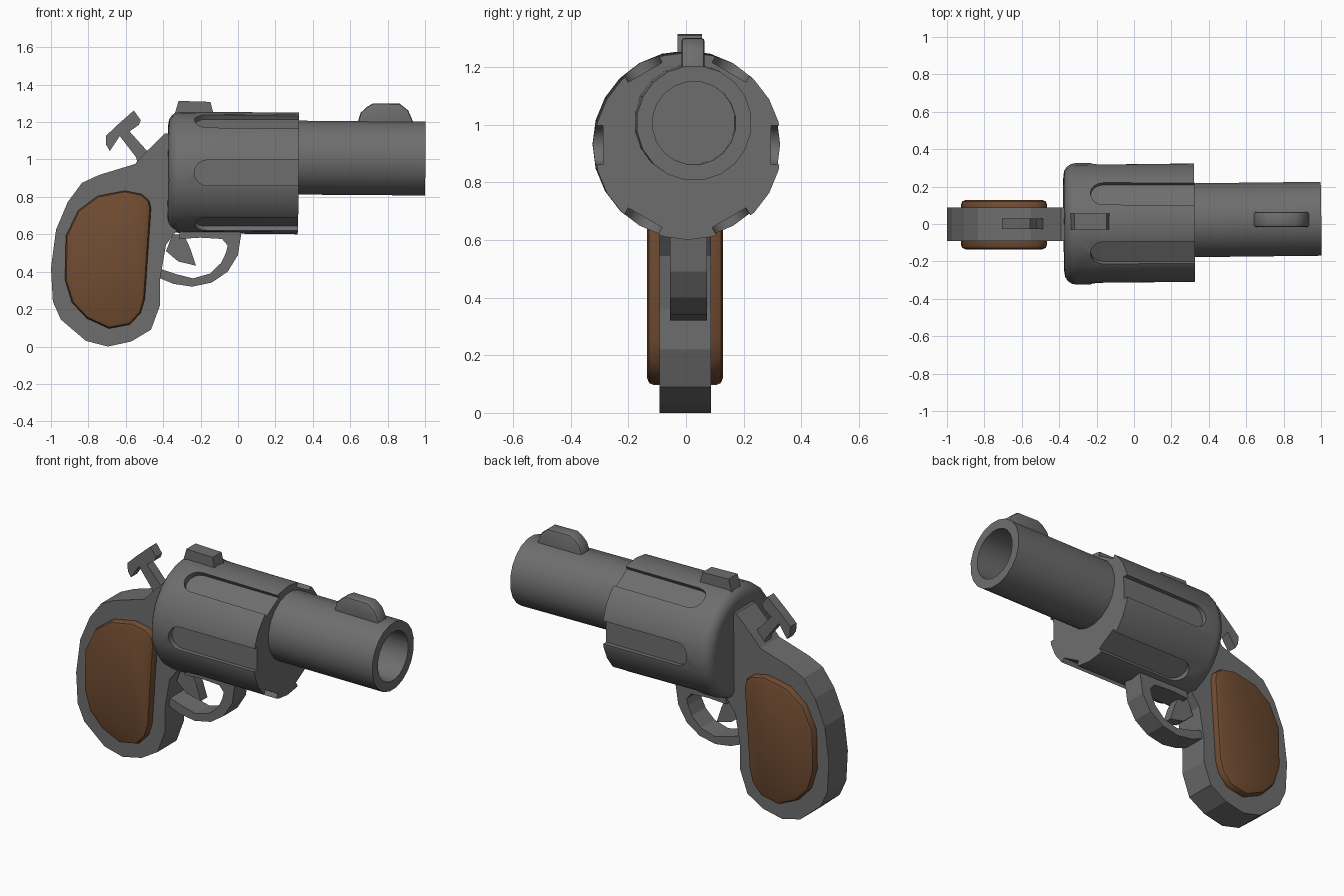
import bpy, bmesh, math
from mathutils import Vector, Matrix

if "Cube" in bpy.data.objects:
    bpy.data.objects.remove(bpy.data.objects["Cube"])


def material(name, rgb):
    m = bpy.data.materials.new(name)
    m.diffuse_color = (*rgb, 1)
    m.use_nodes = True
    m.node_tree.nodes["Principled BSDF"].inputs["Base Color"].default_value = m.diffuse_color
    return m


METAL = material("dark grey metal", (0.155, 0.155, 0.155))
WOOD = material("brown wood", (0.165, 0.072, 0.031))


def finish(name, bm, mat, angle=35):
    """Turn a bmesh into an object, smooth with sharp edges kept."""
    bmesh.ops.recalc_face_normals(bm, faces=bm.faces)
    me = bpy.data.meshes.new(name)
    bm.to_mesh(me)
    bm.free()
    me.materials.append(mat)
    if angle:
        me.shade_smooth()
        me.set_sharp_from_angle(angle=math.radians(angle))
    ob = bpy.data.objects.new(name, me)
    bpy.context.collection.objects.link(ob)
    return ob


def prism(bm, pts, y0, y1):
    """Extrude an x-z outline from y0 to y1."""
    face = bm.faces.new([bm.verts.new((x, y0, z)) for x, z in pts])
    ext = bmesh.ops.extrude_face_region(bm, geom=[face])["geom"]
    verts = [g for g in ext if isinstance(g, bmesh.types.BMVert)]
    bmesh.ops.translate(bm, verts=verts, vec=(0, y1 - y0, 0))
    return verts


def plate(name, pts, y0, y1, mat=METAL, bevel=0, side=0, angle=0, segments=2):
    """Prism object; side picks which rims are bevelled (-1, +1, 0 = both)."""
    bm = bmesh.new()
    prism(bm, pts, y0, y1)
    if bevel:
        ends = [y for y in (y0, y1) if side == 0 or y * side > 0.1]
        rim = [e for e in bm.edges
               if any(all(abs(v.co.y - y) < 1e-4 for v in e.verts) for y in ends)]
        bmesh.ops.bevel(bm, geom=rim, offset=bevel, segments=segments,
                        profile=0.5, affect='EDGES')
    return finish(name, bm, mat, angle)


def lathe(name, profile, sides, start, end, turn=0):
    """Spin (distance, radius) points round the axis from start to end."""
    start, end = Vector(start), Vector(end)
    rot = (end - start).to_track_quat('X', 'Z').to_matrix().to_4x4()
    bm = bmesh.new()
    rings = []
    for d, r in profile:
        rings.append([bm.verts.new((d, r * math.cos(a), r * math.sin(a)))
                      for a in (turn + math.tau * i / sides for i in range(sides))])
    for a, b in zip(rings, rings[1:]):
        for i in range(sides):
            j = (i + 1) % sides
            bm.faces.new((a[i], a[j], b[j], b[i]))
    bm.faces.new(rings[0])
    bm.faces.new(rings[-1])
    bm.transform(Matrix.Translation(start) @ rot)
    return finish(name, bm, METAL)


# Drum with a rounded back edge
drum_a, drum_b = (-0.375, 0.0, 0.932), (0.322, 0.007, 0.925)
edge = [(0.065 * (1 - math.cos(t)), 0.26 + 0.065 * math.sin(t))
        for t in (math.pi / 2 * i / 4 for i in range(5))]
drum = lathe("drum", edge + [(0.697, 0.325)], 24, drum_a, drum_b)

# Six round-ended flutes cut into the drum
bm = bmesh.new()
w = 0.068
slot = [(-0.165 - w * math.sin(t), -w * math.cos(t))
        for t in (math.pi * i / 8 for i in range(9))]
slot += [(0.4, w), (0.4, -w)]
for k in range(6):
    before = set(bm.verts)
    prism(bm, slot, -0.45, -0.291)
    new = [v for v in bm.verts if v not in before]
    bmesh.ops.rotate(bm, verts=new, cent=(0, 0, 0),
                     matrix=Matrix.Rotation(math.tau * k / 6, 3, 'X'))
bmesh.ops.translate(bm, verts=bm.verts, vec=(0, 0.004, 0.929))
cutter = finish("flute_cutter", bm, METAL, 0)
mod = drum.modifiers.new("flutes", 'BOOLEAN')
mod.operation = 'DIFFERENCE'
mod.solver = 'EXACT'
mod.object = cutter
mesh = bpy.data.meshes.new_from_object(
    drum.evaluated_get(bpy.context.evaluated_depsgraph_get()))
drum.modifiers.clear()
drum.data = mesh
mesh.set_sharp_from_angle(angle=math.radians(35))
bpy.data.objects.remove(cutter)

# Barrel with a hollow muzzle
lathe("barrel", [(0, 0.2), (0.7, 0.2), (0.7, 0.145), (0.5, 0.145)], 20,
      (0.3, 0.02, 1.01), (1.0, 0.028, 1.005), math.pi / 20)

# Frame and grip body
plate("frame", [(-0.32, 1.14), (-0.39, 1.14), (-0.487, 1.045), (-0.55, 0.976),
                (-0.743, 0.917), (-0.834, 0.875), (-0.91, 0.773), (-0.973, 0.624),
                (-1.0, 0.42), (-0.99, 0.24), (-0.947, 0.144), (-0.813, 0.03),
                (-0.695, 0.0), (-0.57, 0.027), (-0.465, 0.09), (-0.417, 0.22),
                (-0.417, 0.36), (-0.385, 0.544), (-0.32, 0.63)], -0.092, 0.087)

# Wooden grip panels on both sides
panel = [(-0.465, 0.74), (-0.475, 0.78), (-0.515, 0.815), (-0.605, 0.833),
         (-0.75, 0.805), (-0.855, 0.727), (-0.92, 0.592), (-0.925, 0.357),
         (-0.888, 0.235), (-0.808, 0.15), (-0.69, 0.096), (-0.578, 0.117),
         (-0.52, 0.18), (-0.498, 0.255)]
plate("grip_panel_front", panel, -0.135, -0.08, WOOD, 0.024, -1, 40)
plate("grip_panel_back", panel, 0.08, 0.128, WOOD, 0.024, 1, 40)

# Trigger guard loop
outer = [(-0.43, 0.37), (-0.345, 0.335), (-0.245, 0.32), (-0.14, 0.342),
         (-0.055, 0.4), (0.0, 0.49), (0.02, 0.62)]
inner = [(-0.31, 0.62), (-0.315, 0.575), (-0.2, 0.582), (-0.085, 0.575),
         (-0.055, 0.54), (-0.065, 0.5), (-0.09, 0.447), (-0.15, 0.39),
         (-0.24, 0.364), (-0.335, 0.388), (-0.43, 0.42)]
plate("trigger_guard", outer + inner, -0.055, 0.073)

# Trigger
plate("trigger", [(-0.35, 0.6), (-0.385, 0.51), (-0.32, 0.455), (-0.225, 0.432),
                  (-0.257, 0.528), (-0.29, 0.6)], -0.028, 0.034)

# Hammer
plate("hammer", [(-0.707, 1.125), (-0.65, 1.18), (-0.557, 1.262), (-0.52, 1.21),
                 (-0.53, 1.185), (-0.58, 1.15), (-0.49, 1.05), (-0.46, 1.0),
                 (-0.535, 0.97), (-0.545, 1.012), (-0.632, 1.125), (-0.685, 1.045),
                 (-0.705, 1.078)], -0.028, 0.03)

# Rear sight and rounded front sight
plate("rear_sight", [(-0.345, 1.22), (-0.318, 1.313), (-0.147, 1.308),
                     (-0.125, 1.22)], -0.03, 0.055)
plate("front_sight", [(0.64, 1.17), (0.64, 1.2), (0.656, 1.25), (0.69, 1.282),
                      (0.723, 1.3), (0.865, 1.298), (0.91, 1.262), (0.937, 1.2),
                      (0.937, 1.17)], -0.016, 0.065, METAL, 0.012, 0, 40)
